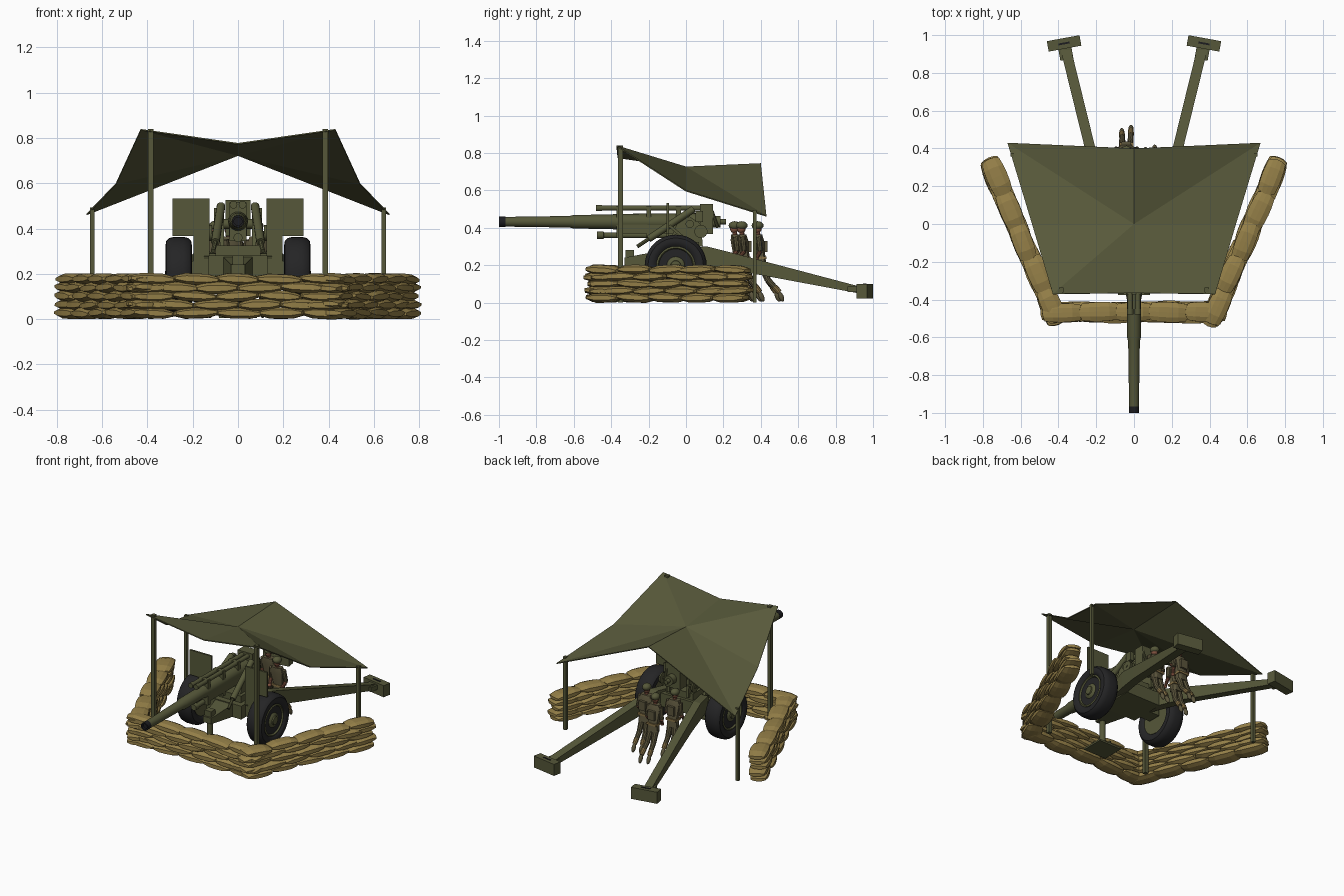
import bpy, bmesh, math, random
from mathutils import Vector, Matrix, Euler

if "Cube" in bpy.data.objects:
    bpy.data.objects.remove(bpy.data.objects["Cube"])

random.seed(4)
PI = math.pi


def mat(name, r, g, b):
    m = bpy.data.materials.new(name)
    m.diffuse_color = (r, g, b, 1)
    m.use_nodes = True
    m.node_tree.nodes["Principled BSDF"].inputs["Base Color"].default_value = m.diffuse_color
    return m


OLIVE = mat("olive_paint", .092, .096, .041)
CANVAS = mat("canvas_green", .097, .1, .043)
BAG = mat("sandbag_tan", .30, .215, .065)
RUBBER = mat("tyre_rubber", .018, .018, .019)
BLACK = mat("muzzle_black", .012, .012, .014)
CLOTH = mat("uniform_cloth", .105, .09, .045)
SKIN = mat("skin", .22, .085, .05)
WEB = mat("webbing_khaki", .24, .165, .06)


def finish(name, bm, m, smooth=False):
    bmesh.ops.recalc_face_normals(bm, faces=bm.faces[:])
    me = bpy.data.meshes.new(name)
    bm.to_mesh(me)
    bm.free()
    me.materials.append(m)
    ob = bpy.data.objects.new(name, me)
    bpy.context.collection.objects.link(ob)
    if smooth:
        bpy.ops.object.select_all(action='DESELECT')
        ob.select_set(True)
        bpy.context.view_layer.objects.active = ob
        bpy.ops.object.shade_smooth_by_angle(angle=math.radians(35))
    return ob


def box(name, c, size, m, rot=(0, 0, 0)):
    bm = bmesh.new()
    M = Matrix.Translation(c) @ Euler(rot).to_matrix().to_4x4() @ Matrix.Diagonal((*size, 1))
    bmesh.ops.create_cube(bm, size=1, matrix=M)
    return finish(name, bm, m)


def rod(name, a, b, r, m, r2=None, n=14):
    a, b = Vector(a), Vector(b)
    bm = bmesh.new()
    M = Matrix.Translation((a + b) / 2) @ (b - a).to_track_quat('Z', 'Y').to_matrix().to_4x4()
    bmesh.ops.create_cone(bm, cap_ends=True, segments=n, radius1=r, radius2=r if r2 is None else r2,
                          depth=(b - a).length, matrix=M)
    return finish(name, bm, m, True)


def ball(name, c, size, m, rot=(0, 0, 0)):
    bm = bmesh.new()
    M = Matrix.Translation(c) @ Euler(rot).to_matrix().to_4x4() @ Matrix.Diagonal((*size, 1))
    bmesh.ops.create_uvsphere(bm, u_segments=12, v_segments=8, radius=1, matrix=M)
    return finish(name, bm, m, True)


def loft(name, loops, m, smooth=False):
    bm = bmesh.new()
    rings = [[bm.verts.new(p) for p in lp] for lp in loops]
    n = len(rings[0])
    for A, B in zip(rings, rings[1:]):
        for i in range(n):
            bm.faces.new((A[i], A[(i + 1) % n], B[(i + 1) % n], B[i]))
    bm.faces.new(rings[0])
    bm.faces.new(rings[-1][::-1])
    return finish(name, bm, m, smooth)


def lathe(name, prof, c, axis, m, n=32):
    """prof: (distance along axis, radius); axis 'x' or 'y'."""
    loops = []
    for d, r in prof:
        ring = [(r * math.cos(2 * PI * i / n), r * math.sin(2 * PI * i / n)) for i in range(n)]
        loops.append([Vector(c) + Vector((d, u, v) if axis == 'x' else (u, d, v)) for u, v in ring])
    return loft(name, loops, m, True)


# canopy: 3x3 control net with diagonals running to the centre
bm = bmesh.new()
P = {}
for s in (-1, 1):
    P[s, -1] = bm.verts.new((s * .43, -.37, .84))
    P[s, 0] = bm.verts.new((s * .54, .0, .60))
    P[s, 1] = bm.verts.new((s * .67, .43, .465))
for j, y, z in ((-1, -.365, .778), (0, 0, .727), (1, .40, .745)):
    P[0, j] = bm.verts.new((0, y, z))
for s in (-1, 1):
    for t in (-1, 1):
        bm.faces.new((P[s, t], P[0, t], P[0, 0]))
        bm.faces.new((P[s, t], P[0, 0], P[s, 0]))
canopy = finish("canopy", bm, CANVAS)
canopy.modifiers.new("thickness", 'SOLIDIFY').thickness = .006

# canopy poles
for s in (-1, 1):
    box("front_pole", (s * .385, -.35, .42), (.025, .025, .84), OLIVE)
    box("rear_pole", (s * .645, .367, .247), (.02, .02, .494), OLIVE)

# sandbag walls: rows of pillow-shaped bags, copied from one unit pillow
unit = bmesh.new()
bmesh.ops.create_cube(unit, size=2)
bmesh.ops.subdivide_edges(unit, edges=unit.edges[:], cuts=3, use_grid_fill=True)
unit.verts.index_update()
PILLOW = [Vector((v.co.x * (1 - .12 * v.co.y ** 2), v.co.y * (1 - .14 * v.co.x ** 2),
                  v.co.z * (1 - .6 * v.co.x ** 4) * (1 - .5 * v.co.y ** 4))) for v in unit.verts]
PILLOW_FACES = [[v.index for v in f.verts] for f in unit.faces]
unit.free()


def pillow(bm, c, size, rot):
    M = Matrix.Translation(c) @ Euler(rot).to_matrix().to_4x4() @ Matrix.Diagonal((*[k / 2 for k in size], 1))
    vs = [bm.verts.new(M @ p) for p in PILLOW]
    for f in PILLOW_FACES:
        bm.faces.new([vs[i] for i in f])


def wall(name, a, b, count):
    a, b = Vector(a), Vector(b)
    d = b - a
    yaw = math.atan2(d.y, d.x)
    j = random.uniform
    bm = bmesh.new()
    for layer in range(5):
        odd = layer % 2
        for i in range(count + odd):
            t = (i + .5) / count - (.5 / count if odd else 0)
            t = min(max(t, .42 / count), 1 - .42 / count)
            p = a + d * t
            pillow(bm, (p.x + j(-.006, .006), p.y + j(-.006, .006), .026 + layer * .0375),
                   (d.length / count * j(1.02, 1.14), j(.1, .115), j(.046, .054)),
                   (j(-.06, .06), j(-.06, .06), yaw + j(-.05, .05)))
    finish(name, bm, BAG)


wall("front_sandbags", (-.47, -.465, 0), (.47, -.465, 0), 5)
for s in (-1, 1):
    wall("side_sandbags", (s * .405, -.52, 0), (s * .765, .33, 0), 5)

# barrel and muzzle
C = (0, 0, .432)
lathe("muzzle", [(-.985, .018), (-1, .018), (-1, .027), (-.965, .027)], C, 'y', BLACK, 20)
lathe("barrel", [(-.965, .026), (-.62, .031), (-.6, .037), (-.4, .038), (-.38, .042), (.1, .046)], C, 'y', OLIVE, 20)
# recoil tubes, cradle and breech
for s in (-1, 1):
    lathe("recoil_tube", [(-.48, .017), (-.45, .017), (-.449, .014), (.12, .014)], (s * .02, 0, .505), 'y', OLIVE, 14)
lathe("lower_tube", [(-.475, .02), (-.44, .02), (-.439, .016), (.05, .016)], (0, 0, .36), 'y', OLIVE, 14)
box("cradle", (0, -.12, .395), (.08, .46, .05), OLIVE)
for y in (-.36, -.2, -.04):
    box("cradle_yoke", (0, y, .43), (.075, .025, .17), OLIVE)
box("breech_block", (0, .11, .447), (.11, .07, .16), OLIVE)
rod("breech_screw", (0, .14, .432), (0, .185, .432), .032, OLIVE)
rod("breech_handle", (0, .18, .432), (0, .215, .432), .014, OLIVE)
rod("breech_lever", (.045, .14, .49), (.045, .17, .40), .008, OLIVE, n=8)

# carriage
box("axle_beam", (0, -.055, .225), (.42, .09, .065), OLIVE)
box("lower_carriage", (0, -.03, .235), (.26, .24, .09), OLIVE)
box("top_carriage", (0, -.02, .3), (.2, .18, .05), OLIVE)
loft("nose_beam", [[(x * w, y, z) for x, z in ((-1, lo), (1, lo), (1, hi), (-1, hi))]
                   for y, w, lo, hi in ((-.33, .03, .2, .24), (-.12, .07, .19, .28))], OLIVE)
rod("jack_post", (0, -.3, .01), (0, -.3, .28), .018, OLIVE)
box("jack_head", (0, -.3, .255), (.05, .045, .05), OLIVE)
box("jack_float", (0, -.3, .01), (.17, .15, .012), OLIVE)
for k in range(4):
    box("float_rib", (0, -.3, .022), (.15, .01, .02), OLIVE, (0, 0, k * PI / 4))

for s in (-1, 1):
    # cheeks, equilibrators, sights
    loft("cheek", [[(x, y, z) for y, z in ((-.1, .3), (.09, .3), (.08, .42), (.02, .46), (-.04, .44))]
                   for x in (s * .062, s * .08)], OLIVE)
    rod("trunnion", (s * .04, .02, .42), (s * .095, .02, .42), .022, OLIVE)
    rod("equilibrator", (s * .1, -.2, .34), (s * .075, .04, .5), .019, OLIVE)
    rod("equilibrator_rod", (s * .11, -.26, .3), (s * .1, -.2, .34), .01, OLIVE, n=8)
    rod("handwheel", (s * .115, .08, .38), (s * .125, .08, .38), .035, OLIVE)
    rod("handwheel_shaft", (s * .07, .08, .38), (s * .13, .08, .38), .008, OLIVE, n=8)
    box("sight_bracket", (s * .09, .07, .46), (.03, .04, .06), OLIVE)
    box("carriage_strut", (s * .14, -.05, .29), (.02, .12, .02), OLIVE, (.4, 0, 0))
    # stepped shield cut out around the wheel
    loft("shield", [[(s * x, y, z) for x, z in ((.125, .533), (.29, .533), (.29, .366),
                                                (.197, .366), (.197, .2), (.125, .2))]
                    for y in (-.105, -.092)], OLIVE)
    box("shield_brace", (s * .15, -.04, .37), (.015, .13, .015), OLIVE, (-.7, 0, 0))
    # wheel
    W = (s * .262, -.055, .197)
    lathe("tyre", [(-.04, .1), (-.052, .112), (-.058, .13), (-.055, .148), (-.042, .161), (-.02, .166), (.02, .166),
                   (.042, .161), (.055, .148), (.058, .13), (.052, .112), (.04, .1)], W, 'x', RUBBER, 36)
    lathe("rim", [(s * d, r) for d, r in ((-.045, .08), (-.045, .104), (.046, .104), (.05, .095), (.03, .085),
                                          (.038, .05), (.044, .045), (.05, .028), (.058, .026), (.06, .012))],
          W, 'x', OLIVE, 28)
    for k in range(8):
        a = k * PI / 4
        y, z = W[1] + .066 * math.cos(a), W[2] + .066 * math.sin(a)
        rod("rim_hole", (W[0] + s * .03, y, z), (W[0] + s * .0375, y, z), .009, RUBBER, n=8)
    # split trail with spade
    loft("trail", [[(s * x + dx, y, z) for dx, z in ((-.028, lo), (.028, lo), (.028, hi), (-.028, hi))]
                   for x, y, lo, hi in ((.125, -.02, .2, .29), (.16, .11, .19, .3), (.195, .25, .175, .265),
                                        (.36, .92, .05, .088))], OLIVE)
    box("trail_foot", (s * .365, .925, .072), (.07, .11, .03), OLIVE, (0, 0, -s * .18))
    box("spade", (s * .37, .956, .06), (.176, .056, .078), OLIVE, (0, 0, -s * .18))
    box("spade_slot", (s * .37, .956, .1), (.06, .01, .004), BLACK, (0, 0, -s * .18))


# crew
def soldier(x, y, step, reach):
    def p(a, b, c):
        return (x + a, y + b, c)
    loft("torso", [[p(a * w, b * d + o, z) for a, b in ((-1, -.6), (-.6, -1), (.6, -1), (1, -.6),
                                                         (1, .6), (.6, 1), (-.6, 1), (-1, .6))]
                   for z, w, d, o in ((.19, .036, .026, .02), (.25, .033, .024, .015), (.33, .044, .028, .005),
                                      (.365, .034, .022, 0))], CLOTH, True)
    loft("belt", [[p(a * .037, b * .029 + .017, z) for a, b in ((-1, -1), (1, -1), (1, 1), (-1, 1))]
                  for z in (.232, .246)], WEB)
    box("pack", p(0, .038, .30), (.05, .025, .06), CLOTH)
    rod("neck", p(0, 0, .36), p(0, -.003, .385), .013, SKIN, n=8)
    ball("head", p(0, -.004, .396), (.02, .023, .026), SKIN)
    ball("helmet", p(0, -.002, .412), (.028, .032, .023), OLIVE)
    for s in (-1, 1):
        hip, knee = p(s * .018, .02, .2), p(s * .022, .025 + step * .4, .12)
        ankle = p(s * .024, .045 + step * (1 if s > 0 else .75), .055)
        rod("thigh", hip, knee, .021, CLOTH, .017, 10)
        rod("shin", knee, ankle, .017, CLOTH, .013, 10)
        rod("gaiter", Vector(knee).lerp(Vector(ankle), .55), ankle, .0165, WEB, .015, 10)
        ball("boot", (ankle[0], ankle[1] + .008, .032), (.013, .014, .03), CLOTH, (.4, 0, 0))
        elbow = p(s * .056, .012, .275)
        hand = p(s * .045, -reach, .235)
        rod("upper_arm", p(s * .044, .003, .35), elbow, .016, CLOTH, .013, 10)
        rod("forearm", elbow, hand, .012, SKIN, .009, 10)
        ball("hand", hand, (.011, .013, .011), SKIN)


soldier(-.04, .385, .07, .01)
soldier(.085, .30, .05, .02)
soldier(-.1, .262, .04, .03)
